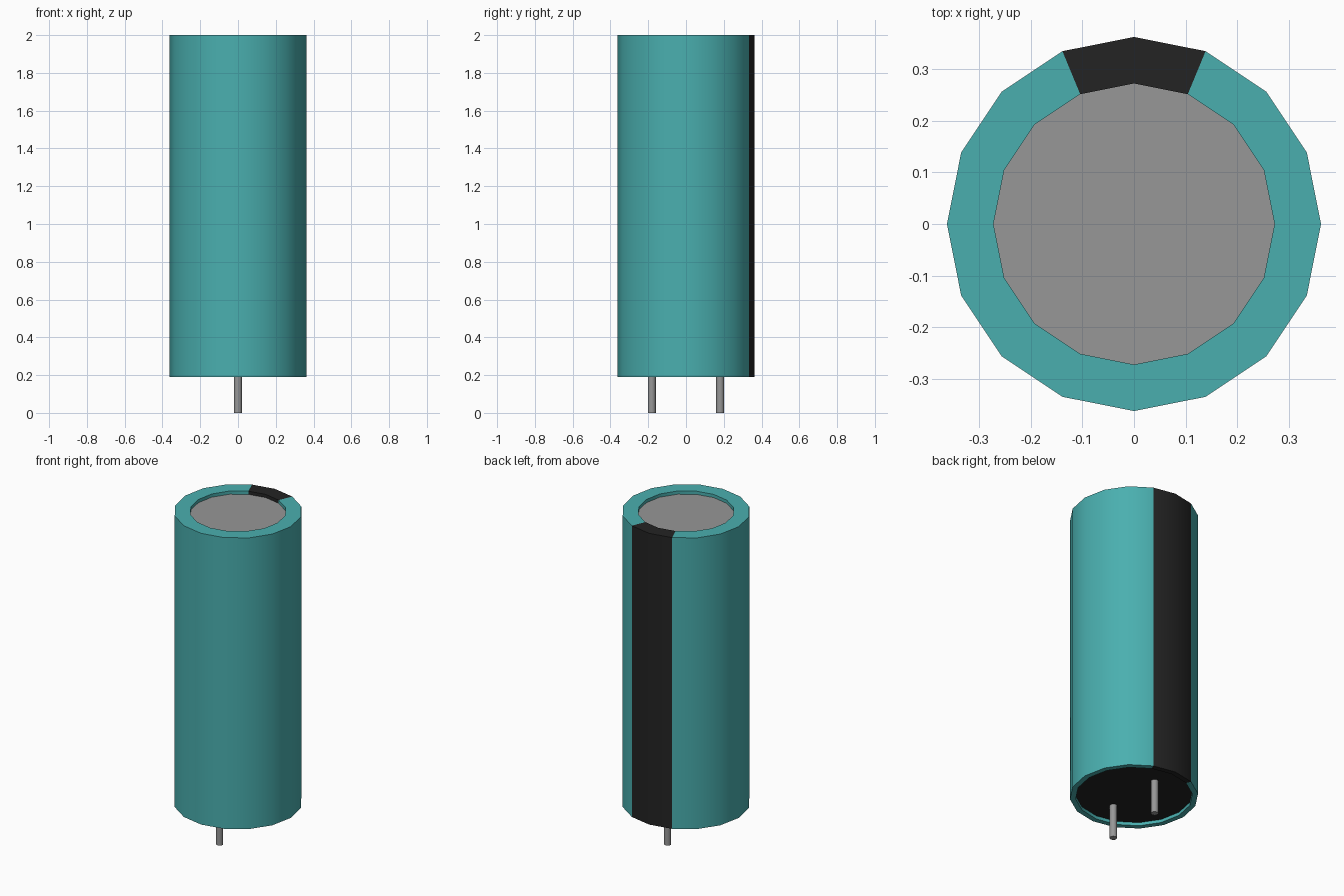
import bpy
import math

if "Cube" in bpy.data.objects:
    bpy.data.objects.remove(bpy.data.objects["Cube"], do_unlink=True)

SIDES = 16
BASE_Z, TOP_Z = 0.19, 2.0
RECESS = 0.02


def material(name, rgb):
    mat = bpy.data.materials.new(name)
    mat.use_nodes = True
    mat.diffuse_color = (*rgb, 1)
    mat.node_tree.nodes["Principled BSDF"].inputs["Base Color"].default_value = (*rgb, 1)
    return mat


teal = material("teal sleeve", (0.068, 0.43, 0.43))
black = material("black", (0.017, 0.017, 0.017))
grey = material("grey metal", (0.31, 0.31, 0.31))


def smooth(obj):
    bpy.ops.object.select_all(action="DESELECT")
    obj.select_set(True)
    bpy.context.view_layer.objects.active = obj
    bpy.ops.object.shade_smooth_by_angle(angle=math.radians(35))


def lathe(name, profile, mats):
    """Revolve a (radius, z) profile around z."""
    verts = [(r * math.cos(a), r * math.sin(a), z)
             for r, z in profile
             for a in (math.tau * i / SIDES for i in range(SIDES))]
    faces = []
    for j in range(len(profile) - 1):
        for i in range(SIDES):
            a, b = j * SIDES + i, j * SIDES + (i + 1) % SIDES
            faces.append((a, b, b + SIDES, a + SIDES))
    mesh = bpy.data.meshes.new(name)
    mesh.from_pydata(verts, [], faces)
    obj = bpy.data.objects.new(name, mesh)
    bpy.context.collection.objects.link(obj)
    for m in mats:
        mesh.materials.append(m)
    return obj


def cylinder(name, radius, bottom, top, y, sides, mat):
    bpy.ops.mesh.primitive_cylinder_add(
        vertices=sides, radius=radius, depth=top - bottom,
        location=(0, y, (bottom + top) / 2))
    obj = bpy.context.object
    obj.name = name
    obj.data.materials.append(mat)
    smooth(obj)
    return obj


# Sleeve folded over both ends, with a stripe two sides wide at the back
sleeve = lathe("sleeve", [(0.33, BASE_Z + RECESS), (0.33, BASE_Z),
                          (0.362, BASE_Z), (0.362, TOP_Z),
                          (0.272, TOP_Z), (0.272, TOP_Z - RECESS)], [teal, black])
for face in sleeve.data.polygons:
    c = face.center
    if c.y > 0 and abs(c.x) < c.y * math.tan(math.tau / SIDES):
        face.material_index = 1
smooth(sleeve)

# Metal can top and rubber bottom seal, recessed inside the sleeve
cylinder("can_top", 0.272, TOP_Z - 0.1, TOP_Z - RECESS, 0, SIDES, grey)
cylinder("bottom_seal", 0.33, BASE_Z + RECESS, BASE_Z + 0.1, 0, SIDES, black)

# Wire leads
for name, y in (("front_lead", -0.181), ("back_lead", 0.181)):
    cylinder(name, 0.021, 0, BASE_Z + 0.05, y, SIDES, grey)
